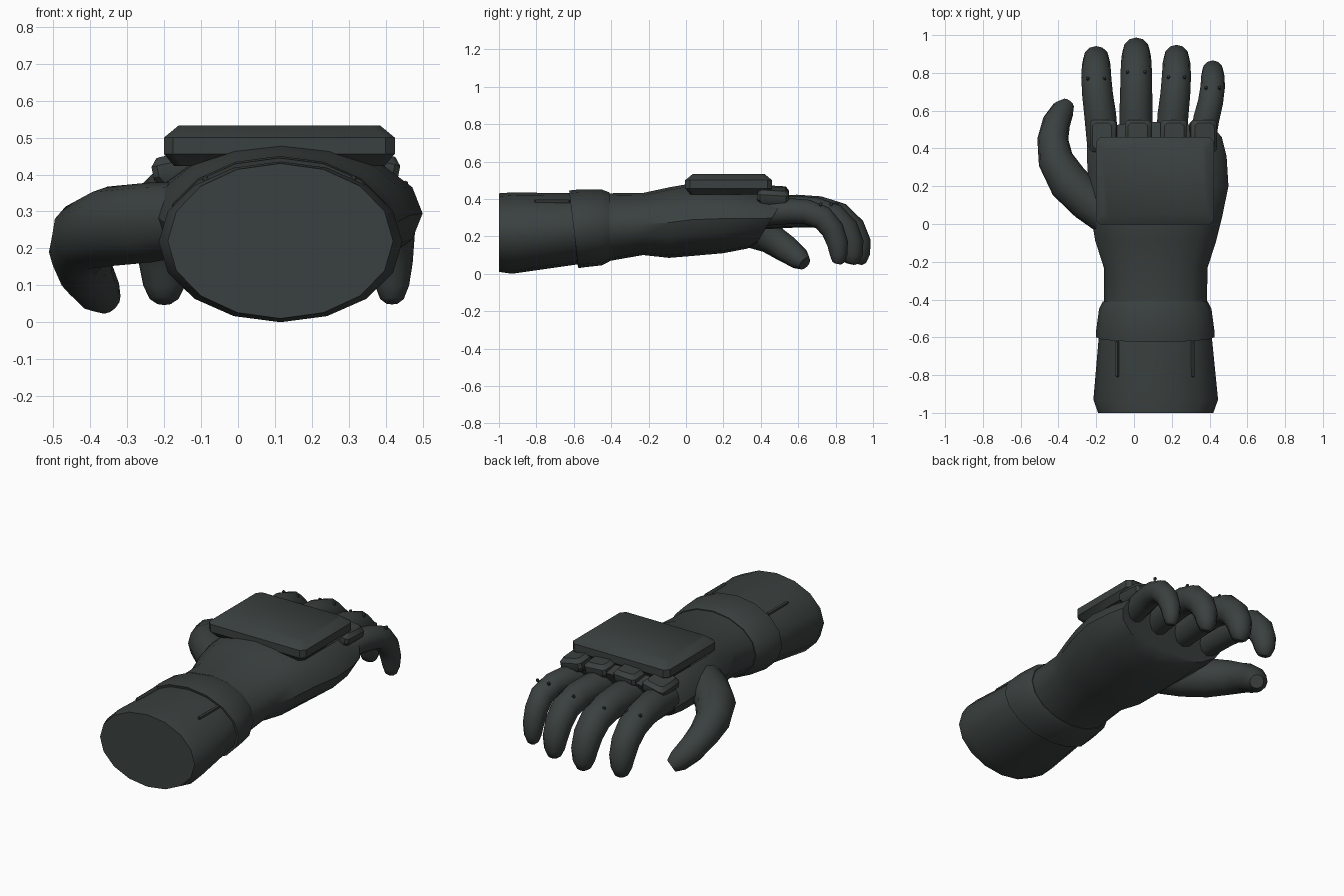
import bpy, bmesh, math
from mathutils import Vector

if "Cube" in bpy.data.objects:
    bpy.data.objects.remove(bpy.data.objects["Cube"], do_unlink=True)

mat = bpy.data.materials.new("dark slate")
mat.use_nodes = True
COLOUR = (0.042, 0.052, 0.05, 1)
mat.diffuse_color = COLOUR
mat.node_tree.nodes["Principled BSDF"].inputs["Base Color"].default_value = COLOUR


def finish(name, bm, angle=35):
    bmesh.ops.recalc_face_normals(bm, faces=bm.faces)
    mesh = bpy.data.meshes.new(name)
    bm.to_mesh(mesh)
    bm.free()
    mesh.materials.append(mat)
    ob = bpy.data.objects.new(name, mesh)
    bpy.context.collection.objects.link(ob)
    bpy.ops.object.select_all(action='DESELECT')
    ob.select_set(True)
    bpy.context.view_layer.objects.active = ob
    bpy.ops.object.shade_smooth_by_angle(angle=math.radians(angle))
    return ob


def loft(name, rings):
    # Skin a list of point rings and cap both ends
    bm = bmesh.new()
    loops = [[bm.verts.new(p) for p in ring] for ring in rings]
    n = len(loops[0])
    for a, b in zip(loops, loops[1:]):
        for i in range(n):
            j = (i + 1) % n
            bm.faces.new((a[i], a[j], b[j], b[i]))
    bm.faces.new(loops[0])
    bm.faces.new(loops[-1])
    return finish(name, bm)


def oval(y, x0, x1, z0, z1, lean=0, n=16):
    # Upright oval ring; lean pushes its top forward along y
    ring = []
    for i in range(n):
        a = math.tau * i / n
        ring.append(((x0 + x1) / 2 + (x1 - x0) / 2 * math.cos(a), y + lean * math.sin(a),
                     (z0 + z1) / 2 + (z1 - z0) / 2 * math.sin(a)))
    return ring


def limb(name, path, ref, n=12):
    # Round limb along (x, y, z, radius) stations
    pts = [Vector(p[:3]) for p in path]
    rings = []
    for i, p in enumerate(pts):
        t = (pts[min(i + 1, len(pts) - 1)] - pts[max(i - 1, 0)]).normalized()
        u = (ref - t * ref.dot(t)).normalized()
        v = t.cross(u)
        r = path[i][3]
        rings.append([p + r * (u * math.cos(math.tau * k / n) + v * math.sin(math.tau * k / n))
                      for k in range(n)])
    return loft(name, rings)


def pad(name, centre, size, inset, chamfer, tilt=(0, 0, 0)):
    # Chamfered block with a narrower top and bottom
    bm = bmesh.new()
    rings = []
    for h, d in ((-0.5, inset * 0.7), (-0.2, 0), (0.2, 0), (0.5, inset)):
        hx, hy = size[0] / 2 - d, size[1] / 2 - d
        c = chamfer
        outline = [(hx, hy - c), (hx - c, hy), (c - hx, hy), (-hx, hy - c),
                   (-hx, c - hy), (c - hx, -hy), (hx - c, -hy), (hx, c - hy)]
        rings.append([(x, y, h * size[2]) for x, y in outline])
    bm.free()
    ob = loft(name, rings)
    ob.location = centre
    ob.rotation_euler = tilt
    return ob


# Forearm sleeve
loft("forearm_sleeve", [
    oval(-1.0, -0.19, 0.42, 0.01, 0.43),
    oval(-0.93, -0.215, 0.445, 0.0, 0.435),
    oval(-0.58, -0.185, 0.41, 0.05, 0.43)])

# Wrist cuff with a raised rim
loft("wrist_cuff", [
    oval(-0.6, -0.18, 0.40, 0.05, 0.43, -0.02),
    oval(-0.6, -0.2, 0.425, 0.03, 0.445, -0.025),
    oval(-0.56, -0.2, 0.425, 0.035, 0.45, -0.02),
    oval(-0.45, -0.185, 0.41, 0.045, 0.45),
    oval(-0.41, -0.165, 0.39, 0.065, 0.435)])

# Wrist and palm
loft("hand", [
    oval(-0.43, -0.16, 0.385, 0.065, 0.43),
    oval(-0.23, -0.16, 0.39, 0.1, 0.432),
    oval(-0.09, -0.205, 0.435, 0.085, 0.462),
    oval(0.03, -0.225, 0.465, 0.095, 0.483),
    oval(0.2, -0.24, 0.5, 0.11, 0.48),
    oval(0.36, -0.25, 0.49, 0.135, 0.455, 0.03),
    oval(0.46, -0.25, 0.465, 0.165, 0.43, 0.08),
    oval(0.46, -0.22, 0.435, 0.185, 0.41, 0.07)])

# Four curled fingers: base x, joint x, tip reach, thickness
fingers = {
    "index_finger": (-0.165, -0.2, 0.95, 0.98),
    "middle_finger": (0.01, 0.012, 1.0, 1.02),
    "ring_finger": (0.195, 0.225, 0.96, 0.95),
    "little_finger": (0.36, 0.417, 0.875, 0.8)}
# Side profile: fraction of reach, height, radius, sideways drift
profile = [(0.0, 0.325, 0.085, 0), (0.3, 0.335, 0.086, 0.4), (0.5, 0.33, 0.083, 0.8),
           (0.68, 0.3, 0.081, 1), (0.8, 0.235, 0.077, 1), (0.86, 0.16, 0.07, 1),
           (0.87, 0.1, 0.058, 1), (0.865, 0.063, 0.04, 1), (0.86, 0.052, 0.022, 1)]
for name, (bx, jx, reach, thick) in fingers.items():
    path = [(bx + (jx - bx) * d, 0.42 + (reach - 0.42) * f, z, r * thick)
            for f, z, r, d in profile]
    limb(name, path, Vector((1, 0, 0)))
    # Joint rivets on the back of each finger
    for side in (-1, 1):
        pad(name + "_rivet", (jx + side * 0.045 * thick, 0.42 + (reach - 0.42) * 0.66, 0.372),
            (0.016, 0.016, 0.02), 0.003, 0.004, (-0.5, 0, 0))

# Thumb
limb("thumb", [
    (-0.14, 0.04, 0.28, 0.1), (-0.24, 0.12, 0.27, 0.108), (-0.345, 0.22, 0.26, 0.108),
    (-0.415, 0.34, 0.235, 0.094), (-0.43, 0.45, 0.19, 0.082), (-0.41, 0.54, 0.13, 0.074),
    (-0.375, 0.605, 0.08, 0.06), (-0.35, 0.635, 0.055, 0.038)], Vector((0, 0, 1)))

# Back-of-hand plate
pad("hand_plate", (0.112, 0.228, 0.478), (0.625, 0.465, 0.11), 0.04, 0.025)

# Knuckle guards
for x, z, roll in ((-0.162, 0.415, -0.2), (0.022, 0.43, -0.05),
                   (0.21, 0.43, 0.07), (0.367, 0.418, 0.2)):
    pad("knuckle_guard", (x, 0.465, z), (0.14, 0.17, 0.075), 0.018, 0.015, (-0.06, roll, 0))

# Raised sleeve ribs, mirrored about the arm centre line
for side in (-1, 1):
    pad("sleeve_rib", (0.112 + side * 0.2, -0.715, 0.387), (0.016, 0.19, 0.02),
        0.003, 0.005, (0, side * 0.45, 0))
